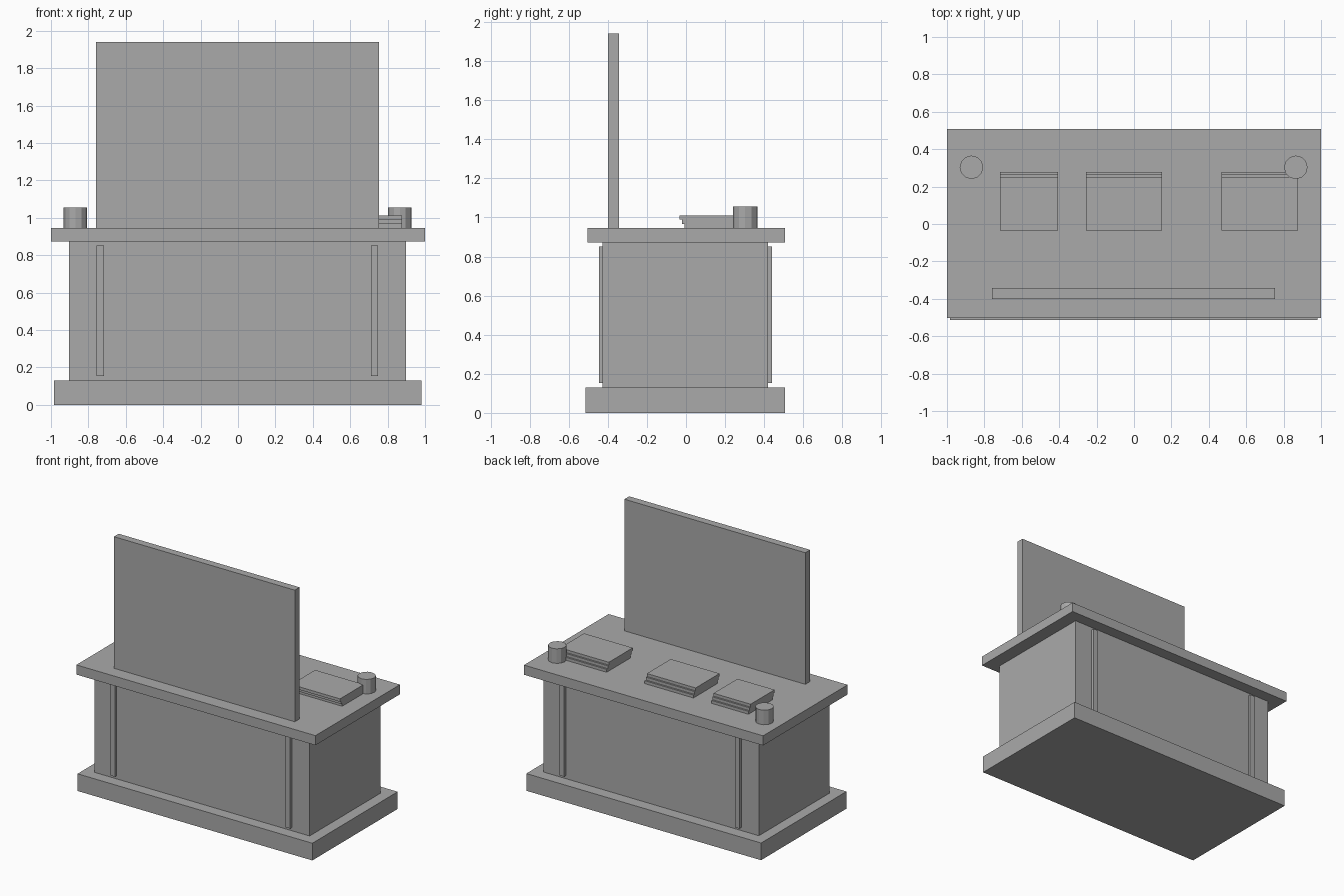
import bpy

cube = bpy.data.objects.get("Cube")
if cube:
    bpy.data.objects.remove(cube, do_unlink=True)

grey = bpy.data.materials.new("plain_grey")
grey.use_nodes = True
colour = (0.4, 0.4, 0.4, 1)
grey.diffuse_color = colour
for node in grey.node_tree.nodes:
    if node.type == 'BSDF_PRINCIPLED':
        node.inputs["Base Color"].default_value = colour


def box(name, x, y, z):
    """Box from (low, high) ranges on each axis."""
    bpy.ops.mesh.primitive_cube_add(size=1)
    ob = bpy.context.object
    ob.name = name
    for v in ob.data.vertices:
        v.co = [(r[0] + r[1]) / 2 + c * (r[1] - r[0]) for r, c in zip((x, y, z), v.co)]
    ob.data.materials.append(grey)
    return ob


def cup(name, x, y):
    bpy.ops.mesh.primitive_cylinder_add(vertices=12, radius=0.063, depth=0.11,
                                        location=(x, y, 1.0),
                                        rotation=(0, 0, 0))
    ob = bpy.context.object
    ob.name = name
    ob.data.materials.append(grey)


# Counter: plinth, body and top slab
box("plinth", (-0.983, 0.981), (-0.513, 0.507), (0, 0.13))
box("counter_body", (-0.903, 0.898), (-0.427, 0.419), (0.13, 0.872))
box("counter_top", (-1, 1), (-0.503, 0.507), (0.872, 0.945))

# Upright board near the front edge
box("display_board", (-0.758, 0.755), (-0.4, -0.343), (0.945, 1.94))

# Vertical trim strips on the front and back of the body
for side, x in (("right", (-0.756, -0.717)), ("left", (0.711, 0.749))):
    box("front_strip_" + side, x, (-0.446, -0.427), (0.153, 0.851))
    box("back_strip_" + side, x, (0.419, 0.441), (0.153, 0.851))

# Stacks of three flat books, each shifted forward from the one below
stacks = (("right", (-0.717, -0.407)), ("middle", (-0.257, 0.151)), ("left", (0.469, 0.877)))
for side, x in stacks:
    for i in range(3):
        y = -0.008 - i * 0.013
        z = 0.945 + i * 0.022
        box(f"book_{side}_{i + 1}", x, (y, y + 0.286), (z, z + 0.022))

# Cups at the back corners
cup("cup_right", -0.869, 0.303)
cup("cup_left", 0.865, 0.303)
